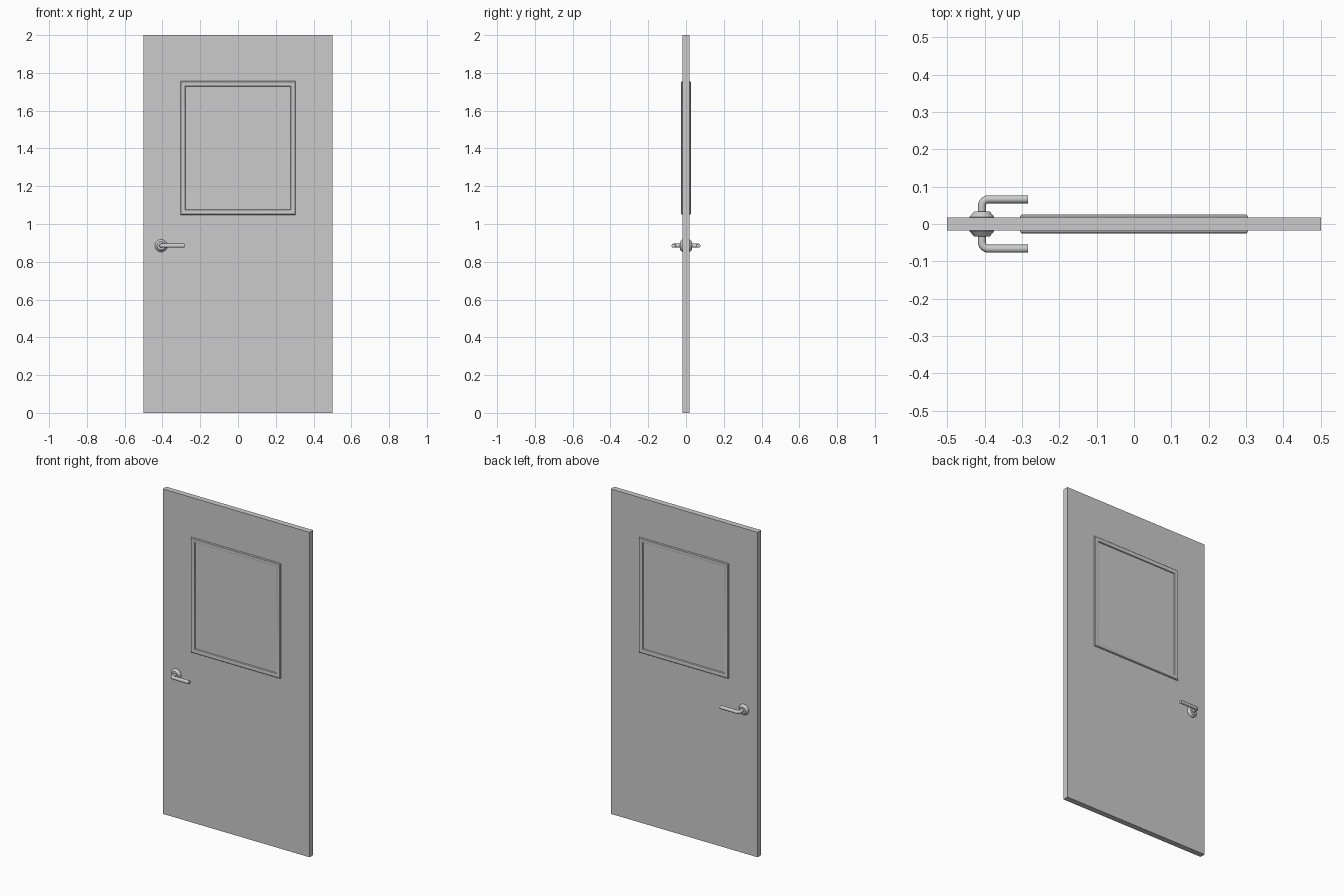
import bpy, bmesh, math
from mathutils import Vector

if "Cube" in bpy.data.objects:
    bpy.data.objects.remove(bpy.data.objects["Cube"])

T = 0.0175                  # half thickness of the door leaf
HX, HZ = -0.407, 0.885      # handle axis


def finish(name, bm, angle=None):
    bmesh.ops.recalc_face_normals(bm, faces=bm.faces)
    me = bpy.data.meshes.new(name)
    bm.to_mesh(me)
    bm.free()
    ob = bpy.data.objects.new(name, me)
    bpy.context.collection.objects.link(ob)
    if angle:
        bpy.ops.object.select_all(action='DESELECT')
        ob.select_set(True)
        bpy.context.view_layer.objects.active = ob
        bpy.ops.object.shade_smooth_by_angle(angle=math.radians(angle))
    return ob


def bridge(bm, rings, closed=False):
    n = len(rings[0])
    pairs = list(zip(rings, rings[1:]))
    if closed:
        pairs.append((rings[-1], rings[0]))
    for a, b in pairs:
        for i in range(n):
            j = (i + 1) % n
            bm.faces.new((a[i], a[j], b[j], b[i]))


# door leaf
bm = bmesh.new()
bmesh.ops.create_cube(bm, size=1)
for v in bm.verts:
    v.co = (v.co.x, v.co.y * 2 * T, v.co.z * 2 + 1)
finish("door_leaf", bm)


def window_trim(name, side):
    # mitred moulding: (inset from the outer edge, distance from door centre)
    profile = [(0, T - 0.002), (0, 0.021), (0.004, 0.0255), (0.018, 0.0255),
               (0.025, 0.023), (0.029, T - 0.002)]
    bm = bmesh.new()
    rings = []
    for d, y in profile:
        x, z = 0.305 - d, 0.354 - d
        rings.append([bm.verts.new((sx * x, side * y, 1.402 + sz * z))
                      for sx, sz in ((-1, -1), (1, -1), (1, 1), (-1, 1))])
    bridge(bm, rings, closed=True)
    finish(name, bm, 40)


def rose(name, side):
    # chamfered round plate behind the lever
    profile = [(0.033, T - 0.003), (0.033, 0.019), (0.0215, 0.033)]
    bm = bmesh.new()
    rings = [[bm.verts.new((HX + r * math.cos(a), side * y, HZ + r * math.sin(a)))
              for a in (2 * math.pi * i / 32 for i in range(32))]
             for r, y in profile]
    bridge(bm, rings)
    bm.faces.new(rings[0])
    bm.faces.new(rings[-1])
    finish(name, bm, 30)


def lever(name, side):
    # round bar swept along a spindle, a quarter bend and a grip
    r, bend, reach, steps = 0.0107, 0.018, 0.0662, 8
    path = [(HX, 0.01, 0.0)]
    for i in range(steps + 1):
        a = math.pi / 2 * i / steps
        path.append((HX + bend * (1 - math.cos(a)),
                     reach - bend + bend * math.sin(a), a))
    path.append((-0.283, reach, math.pi / 2))
    bm = bmesh.new()
    rings = []
    for x, y, a in path:
        across = Vector((math.cos(a), -math.sin(a), 0))
        ring = []
        for k in range(20):
            t = 2 * math.pi * k / 20
            p = Vector((x, y, HZ)) + r * (math.cos(t) * across
                                          + math.sin(t) * Vector((0, 0, 1)))
            ring.append(bm.verts.new((p.x, side * p.y, p.z)))
        rings.append(ring)
    bridge(bm, rings)
    bm.faces.new(rings[0])
    bm.faces.new(rings[-1])
    finish(name, bm, 40)


# fittings on both faces
for label, side in (("front", -1), ("back", 1)):
    window_trim(label + "_window_trim", side)
    rose(label + "_handle_rose", side)
    lever(label + "_handle_lever", side)
